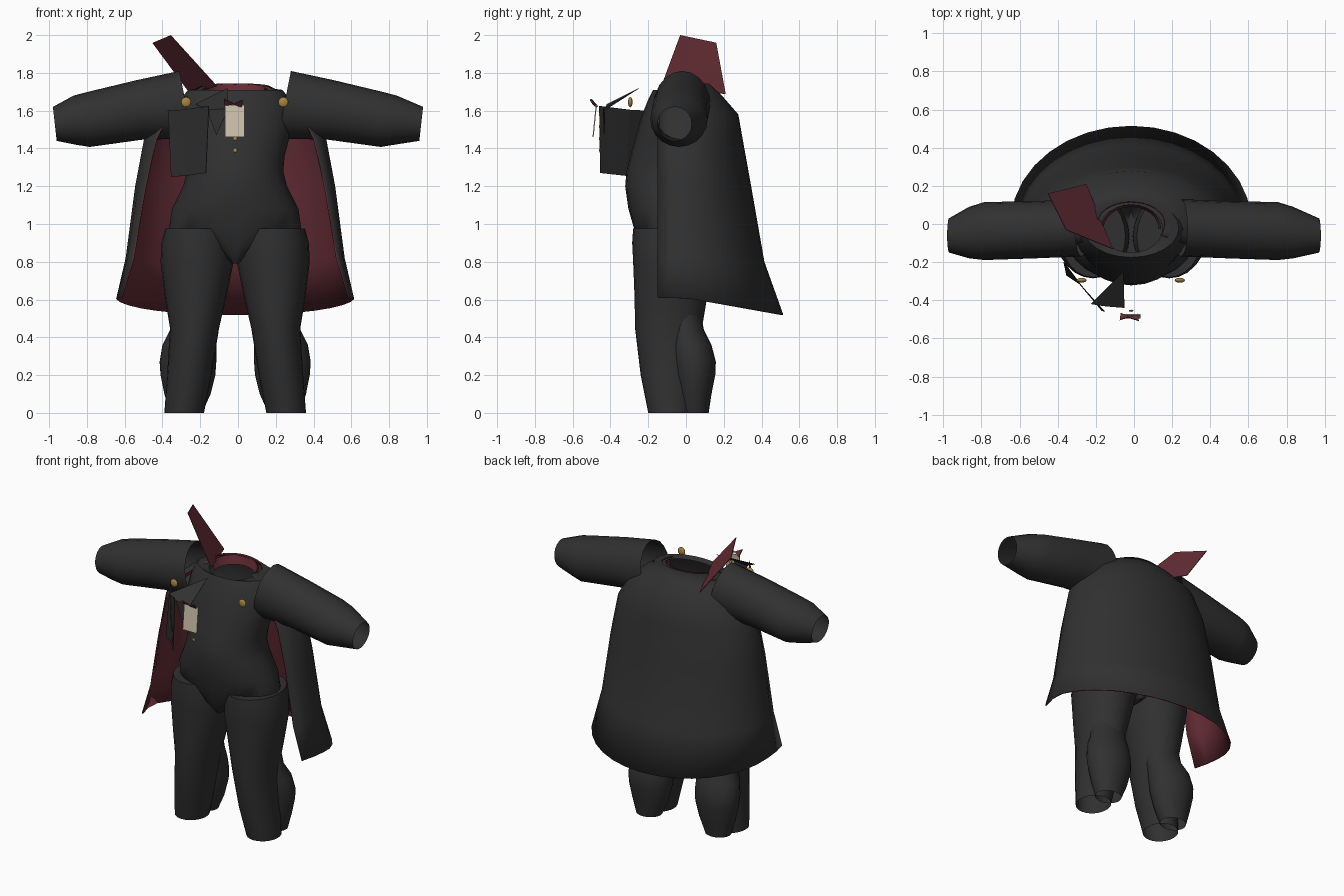
import bpy
from math import sin, cos, asin, pi, radians

if "Cube" in bpy.data.objects:
    bpy.data.objects.remove(bpy.data.objects["Cube"], do_unlink=True)

CX = -0.015  # the suit sits slightly off centre


def material(name, r, g, b):
    m = bpy.data.materials.new(name)
    m.use_nodes = True
    m.diffuse_color = (r, g, b, 1)
    bsdf = m.node_tree.nodes["Principled BSDF"]
    bsdf.inputs["Base Color"].default_value = (r, g, b, 1)
    bsdf.inputs["Roughness"].default_value = 0.8
    return m


BLACK = material("black cloth", 0.03, 0.03, 0.03)
RED = material("dark red lining", 0.135, 0.027, 0.037)
GOLD = material("gold", 0.40, 0.23, 0.05)
CREAM = material("cream paper", 0.62, 0.54, 0.41)


def make(name, verts, faces, mats, smooth=True):
    mesh = bpy.data.meshes.new(name)
    mesh.from_pydata(verts, [], faces)
    for m in mats:
        mesh.materials.append(m)
    ob = bpy.data.objects.new(name, mesh)
    bpy.context.collection.objects.link(ob)
    bpy.ops.object.select_all(action="DESELECT")
    ob.select_set(True)
    bpy.context.view_layer.objects.active = ob
    if smooth:
        bpy.ops.object.shade_smooth_by_angle(angle=radians(40))
    return ob


def loft(name, rows, mats, closed=True, cap_first=False, cap_last=False):
    """Skin a list of equal-length point rows."""
    n = len(rows[0])
    verts = [p for row in rows for p in row]
    faces = []
    for i in range(len(rows) - 1):
        for j in range(n if closed else n - 1):
            k = (j + 1) % n
            faces.append((i * n + j, i * n + k, (i + 1) * n + k, (i + 1) * n + j))
    if cap_first:
        faces.append(tuple(reversed(range(n))))
    if cap_last:
        faces.append(tuple(range(len(verts) - n, len(verts))))
    return make(name, verts, faces, mats)


def level_ring(z, x0, x1, y0, y1, tilt=0, n=24):
    """Horizontal oval between the given limits; tilt raises the back."""
    return [((x0 + x1) / 2 + (x1 - x0) / 2 * cos(t),
             (y0 + y1) / 2 + (y1 - y0) / 2 * sin(t), z + tilt * sin(t))
            for t in (2 * pi * j / n for j in range(n))]


def solidify(ob, thickness, rim=0):
    mod = ob.modifiers.new("thickness", "SOLIDIFY")
    mod.thickness = thickness
    mod.offset = -1
    mod.material_offset = rim
    mod.material_offset_rim = rim


# Torso: height, half width, front, back
torso = [
    (0.79, 0.02, -0.20, 0.06), (0.86, 0.12, -0.25, 0.12), (0.975, 0.35, -0.275, 0.15),
    (1.08, 0.335, -0.305, 0.15), (1.2, 0.275, -0.322, 0.14), (1.28, 0.255, -0.315, 0.13),
    (1.36, 0.262, -0.295, 0.14), (1.45, 0.285, -0.27, 0.15), (1.56, 0.305, -0.24, 0.16),
    (1.66, 0.29, -0.20, 0.15), (1.71, 0.25, -0.175, 0.13),
]
rows = [level_ring(z, CX - a, CX + a, f, b) for z, a, f, b in torso]
rows.append(level_ring(1.715, CX - 0.165, CX + 0.165, -0.15, 0.10, 0.025))
loft("torso", rows, [BLACK], cap_first=True)

# Neck lining round the back of the opening
neck = [level_ring(z, CX - a, CX + a, -a, a - 0.055, 0.025)[:13]
        for z, a in ((1.66, 0.145), (1.72, 0.158))]
loft("neck_lining", neck, [RED], closed=False)

# Legs: height, inner, outer, front, back
thigh = [
    (0.0, 0.165, 0.375, -0.20, 0.03), (0.2, 0.125, 0.36, -0.24, 0.05),
    (0.45, 0.085, 0.345, -0.27, 0.085), (0.6, 0.05, 0.37, -0.272, 0.11),
    (0.8, 0.008, 0.395, -0.28, 0.15), (0.9, 0.01, 0.39, -0.285, 0.155),
    (0.975, 0.03, 0.37, -0.28, 0.15),
]
calf = [
    (0.0, 0.175, 0.345, -0.03, 0.12), (0.1, 0.13, 0.375, -0.05, 0.135),
    (0.2, 0.105, 0.395, -0.07, 0.155), (0.27, 0.10, 0.40, -0.08, 0.158),
    (0.36, 0.10, 0.385, -0.09, 0.135), (0.44, 0.10, 0.345, -0.10, 0.095),
    (0.56, 0.11, 0.33, -0.10, 0.07),
]
for side, s in (("left", 1), ("right", -1)):
    for part, table in (("trouser", thigh), ("calf", calf)):
        rows = []
        for z, i, o, f, b in table:
            x0, x1 = sorted((CX + s * i, CX + s * o))
            rows.append(level_ring(z, x0, x1, f, b))
        loft(f"{side}_{part}", rows, [BLACK], cap_last=True)

# Sleeves: x, y, z, depth radius, height radius, lean
sleeve = [
    (0.26, -0.02, 1.63, 0.15, 0.18, 0.035), (0.5, -0.03, 1.605, 0.15, 0.157, 0.02),
    (0.77, -0.037, 1.555, 0.152, 0.147, 0.0), (0.85, -0.045, 1.55, 0.135, 0.13, 0.005),
    (0.97, -0.06, 1.53, 0.09, 0.09, 0.01),
]
for side, s in (("left", 1), ("right", -1)):
    rows = []
    for x, y, z, ry, rz, lean in sleeve:
        ang = [s * 2 * pi * j / 20 for j in range(20)]
        rows.append([(s * (x + lean * sin(t)) + (CX if x < 0.9 else 0),
                      y + ry * cos(t), z + rz * sin(t)) for t in ang])
    loft(f"{side}_sleeve", rows, [BLACK])

# Cape: front height, back height, half width, back depth
cape = [
    (0.61, 0.52, 0.632, 0.515), (0.82, 0.80, 0.58, 0.415), (1.2, 0.38 + 0.82, 0.53, 0.345),
    (1.45, 0.45 + 1.0, 0.485, 0.30), (1.58, 1.58, 0.41, 0.277),
    (1.67, 1.68, 0.30, 0.19), (1.73, 1.745, 0.18, 0.12),
]
rows = []
for zf, zb, a, b in cape:
    start = -asin(min(0.15 / b, 0.5))
    ang = [start + (pi - 2 * start) * j / 20 for j in range(21)]
    rows.append([(CX + a * cos(t), b * sin(t), zf + (zb - zf) * max(sin(t), 0))
                 for t in ang])
solidify(loft("cape", rows, [BLACK, RED], closed=False), 0.008, rim=1)

# Upturned collar flap and loose front plates
flap = make("collar_flap", [(-0.45, 0.16, 1.96), (-0.355, -0.03, 2.0),
                            (-0.11, -0.13, 1.73), (-0.25, 0.21, 1.69)],
            [(0, 1, 2, 3)], [RED], False)
solidify(flap, 0.004)
panel = make("front_panel", [(-0.37, -0.20, 1.6), (-0.30, -0.30, 1.605),
                             (-0.155, -0.46, 1.625), (-0.17, -0.455, 1.27),
                             (-0.28, -0.32, 1.255), (-0.355, -0.27, 1.25)],
             [(0, 5, 4, 1), (1, 4, 3, 2)], [BLACK], False)
solidify(panel, 0.003)
lapel = make("lapel", [(-0.055, -0.25, 1.72), (-0.225, -0.42, 1.635),
                       (-0.05, -0.44, 1.61), (-0.115, -0.435, 1.47),
                       (-0.165, -0.43, 1.605)],
             [(0, 1, 4, 2), (4, 3, 2)], [BLACK], False)
solidify(lapel, 0.003)

# Paper tag with a small bow
tag = make("paper_tag", [(-0.07, -0.478, 1.63), (-0.07, -0.495, 1.46),
                         (0.035, -0.495, 1.46), (0.035, -0.478, 1.63)],
           [(0, 1, 2, 3)], [CREAM], False)
solidify(tag, 0.006)
for side, s in (("left", 1), ("right", -1)):
    bow = make(f"{side}_bow_loop", [(-0.025, -0.49, 1.637), (-0.025 + s * 0.05, -0.505, 1.66),
                                    (-0.025 + s * 0.045, -0.47, 1.62)],
               [(0, 1, 2)], [RED], False)
    solidify(bow, 0.006)


def button(name, x, y, z, r):
    bpy.ops.mesh.primitive_uv_sphere_add(segments=12, ring_count=8, radius=r, location=(x, y, z))
    ob = bpy.context.object
    ob.name = name
    ob.scale.y = 0.45
    ob.data.materials.append(GOLD)
    bpy.ops.object.shade_smooth_by_angle(angle=radians(40))


# Gold buttons
button("left_chest_button", 0.24, -0.295, 1.645, 0.027)
button("right_chest_button", -0.275, -0.295, 1.645, 0.027)
for i in range(4):
    button(f"small_button_{i + 1}", -0.015, -0.455, 1.39 + i * 0.063, 0.012)
